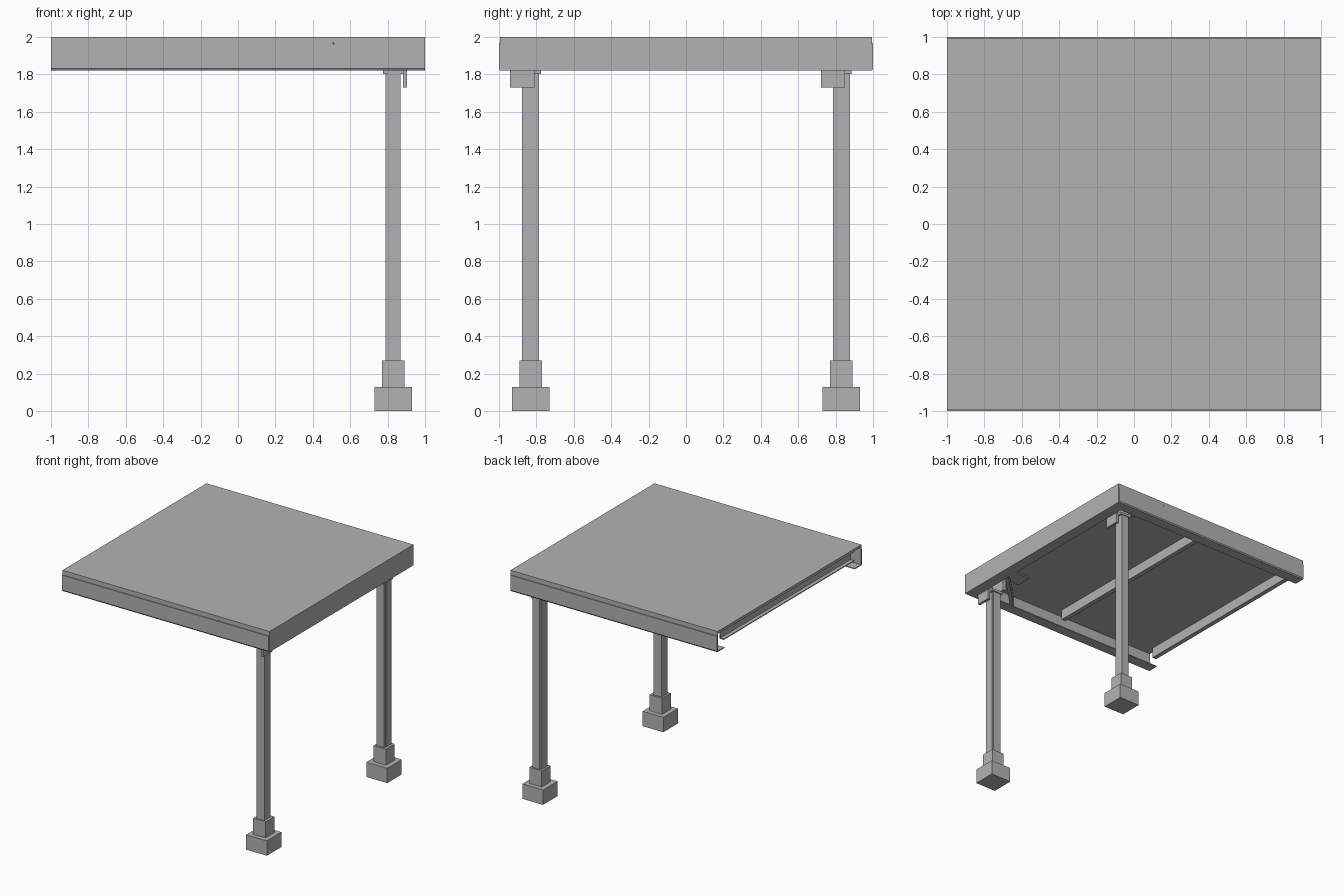
import bpy, bmesh, math
from mathutils import Matrix, Vector

cube = bpy.data.objects.get("Cube")
if cube:
    bpy.data.objects.remove(cube, do_unlink=True)

grey = bpy.data.materials.new("light_grey_metal")
grey.use_nodes = True
COLOUR = (0.45, 0.45, 0.45, 1)
grey.diffuse_color = COLOUR
grey.node_tree.nodes["Principled BSDF"].inputs["Base Color"].default_value = COLOUR


def finish(name, bm):
    bmesh.ops.recalc_face_normals(bm, faces=bm.faces)
    mesh = bpy.data.meshes.new(name)
    bm.to_mesh(mesh)
    bm.free()
    mesh.materials.append(grey)
    obj = bpy.data.objects.new(name, mesh)
    bpy.context.collection.objects.link(obj)
    return obj


def box(name, x, y, z, turn=0):
    """Box from (min, max) ranges, turned about its own vertical axis."""
    ranges = [sorted(r) for r in (x, y, z)]
    centre = Vector([(a + b) / 2 for a, b in ranges])
    size = [b - a for a, b in ranges]
    bm = bmesh.new()
    bmesh.ops.create_cube(bm, size=1, matrix=Matrix.Translation(centre)
                          @ Matrix.Rotation(turn, 4, 'Z') @ Matrix.Diagonal((*size, 1)))
    return finish(name, bm)


def extrusion(name, points, place, start, end):
    """Closed profile swept in a straight line; place maps (u, v, t) to xyz."""
    bm = bmesh.new()
    face = bm.faces.new([bm.verts.new(place(u, v, start)) for u, v in points])
    new = bmesh.ops.extrude_face_region(bm, geom=[face])["geom"]
    shift = Vector(place(0, 0, end)) - Vector(place(0, 0, start))
    bmesh.ops.translate(bm, vec=shift, verts=[g for g in new if isinstance(g, bmesh.types.BMVert)])
    return finish(name, bm)


# Roof sheet
box("roof_sheet", (-1, 0.995), (-0.993, 0.993), (1.98, 2))

# Folded edge trims with an inward lip; the -x end stays open
trim = [(0.993, 2), (0.993, 1.96), (1, 1.96), (1, 1.83), (0.993, 1.82),
        (0.9, 1.82), (0.9, 1.828), (0.985, 1.828), (0.985, 2)]
for side, word in ((-1, "front"), (1, "back")):
    extrusion(word + "_fascia", trim, lambda u, v, t, s=side: (t, s * u, v), -1, 0.995)
end_trim = [(1, 2), (1, 1.82), (0.9, 1.82), (0.9, 1.828), (0.99, 1.828), (0.99, 2)]
extrusion("end_fascia", end_trim, lambda u, v, t: (u, t, v), -0.993, 0.993)

# Channel purlins, open towards -x
channel = [(0, 1.98), (0, 1.89), (-0.04, 1.89), (-0.04, 1.898),
           (-0.008, 1.898), (-0.008, 1.972), (-0.04, 1.972), (-0.04, 1.98)]
for x, word in ((0.03, "middle"), (-0.955, "edge")):
    extrusion(word + "_purlin", channel, lambda u, v, t, x=x: (x + u, t, v), -0.9, 0.9)

for s, word in ((-1, "front"), (1, "back")):
    def part(name, x, y, z, turn=0):
        return box(f"{word}_{name}", x, [s * v for v in y], z, turn)

    # Post on a stepped footing
    part("footing", (0.73, 0.93), (0.73, 0.93), (0, 0.13))
    part("post_sleeve", (0.77, 0.89), (0.77, 0.89), (0.13, 0.27))
    part("post", (0.8, 0.868), (0.8, 0.877), (0.27, 1.8))
    part("post_inner_channel", (0.787, 0.862), (0.786, 0.87), (0.27, 1.8))
    part("post_cap", (0.775, 0.885), (0.775, 0.885), (1.8, 1.82))

    # Support above the cap and gusset under the roof
    part("post_head", (0.77, 0.8), (0.74, 0.88), (1.82, 1.98))
    part("gusset_plate", (0.59, 0.73), (0.65, 0.79), (1.965, 1.975))

    # Diagonal brace across the corner
    part("corner_brace", (0.4, 1.08), (0.73, 0.76), (1.89, 1.97), s * math.radians(-45))

    # Hanging bracket, offset the same way on both posts
    y = 0.72 if s > 0 else -0.94
    box(word + "_bracket", (0.88, 0.902), (y, y + 0.13), (1.73, 1.828))
